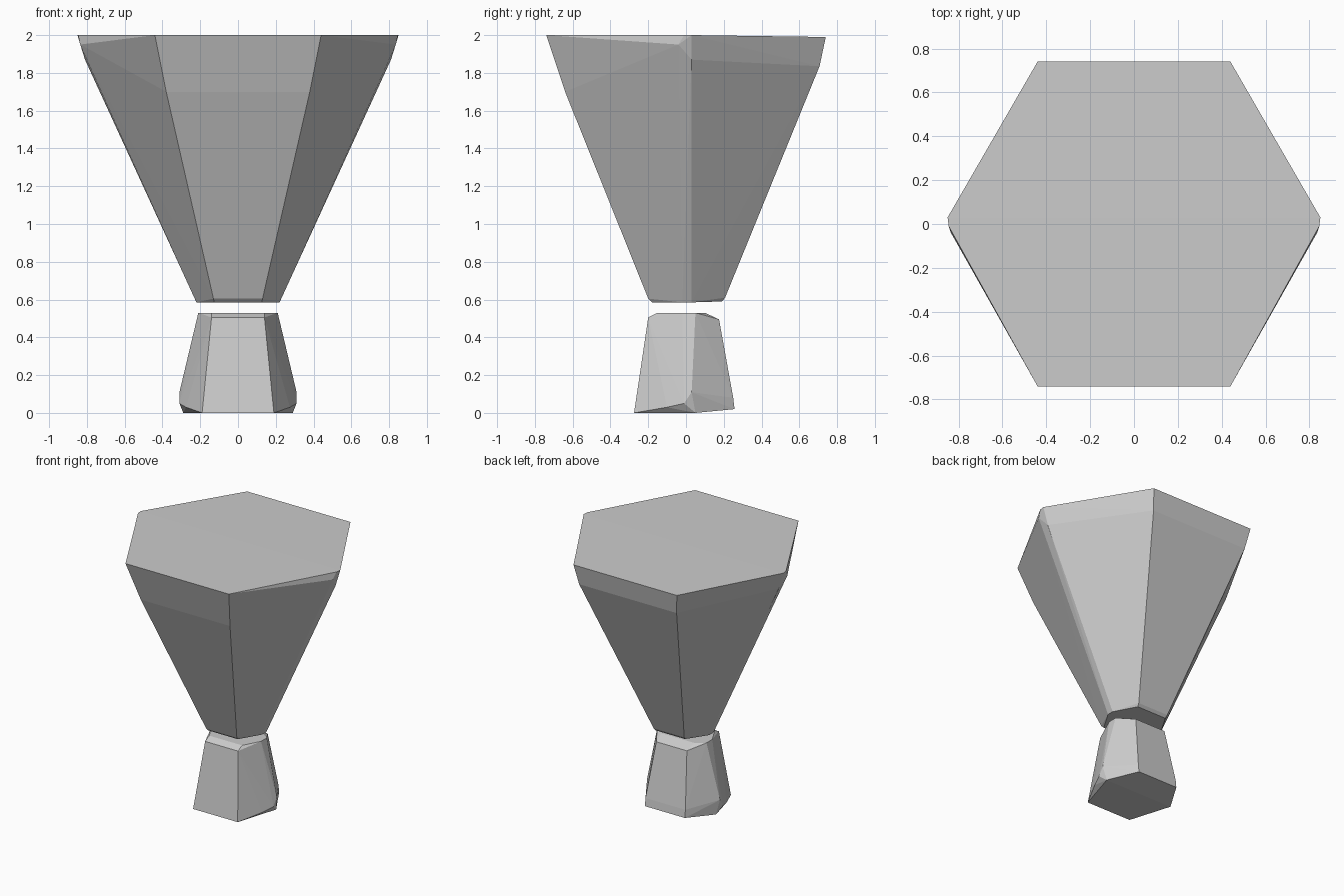
import bpy, bmesh


def faceted_part(name, half_points):
    """Flat-faced solid: convex hull of points mirrored across x = 0."""
    bm = bmesh.new()
    for x, y, z in half_points:
        bm.verts.new((x, y, z))
        bm.verts.new((-x, y, z))
    res = bmesh.ops.convex_hull(bm, input=bm.verts[:])
    loose = {g for g in res["geom_interior"] + res["geom_unused"]
             if isinstance(g, bmesh.types.BMVert)}
    bmesh.ops.delete(bm, geom=list(loose), context='VERTS')
    bmesh.ops.dissolve_limit(bm, angle_limit=0.01, verts=bm.verts[:], edges=bm.edges[:])
    bmesh.ops.recalc_face_normals(bm, faces=bm.faces[:])
    mesh = bpy.data.meshes.new(name)
    bm.to_mesh(mesh)
    bm.free()
    obj = bpy.data.objects.new(name, mesh)
    bpy.context.collection.objects.link(obj)
    return obj


# Flared hexagonal bowl: front, side and back corners from rim to underside
faceted_part("bowl", [
    (0.44, -0.74, 2.0), (0.38, -0.64, 1.70), (0.13, -0.20, 0.605), (0.125, -0.18, 0.585),
    (0.85, 0.03, 2.0), (0.81, 0.03, 1.87), (0.225, 0.03, 0.60), (0.22, 0.03, 0.585),
    (0.845, -0.01, 2.0), (0.835, -0.04, 1.95), (0.225, -0.02, 0.60), (0.22, -0.02, 0.585),
    (0.44, 0.74, 1.99), (0.415, 0.707, 1.835), (0.13, 0.207, 0.61), (0.125, 0.19, 0.59),
])

# Chipped hexagonal foot
faceted_part("foot", [
    # top face
    (0.14, -0.15, 0.53), (0.21, -0.02, 0.53), (0.21, 0.05, 0.53), (0.14, 0.10, 0.53),
    # shoulder
    (0.14, -0.20, 0.505), (0.13, 0.175, 0.495),
    # widest corners
    (0.31, 0.03, 0.11), (0.31, -0.01, 0.05), (0.275, -0.10, 0.03),
    (0.17, 0.25, 0.08), (0.17, 0.257, 0.02),
    # base
    (0.19, -0.275, 0.0), (0.29, 0.05, 0.0),
])
